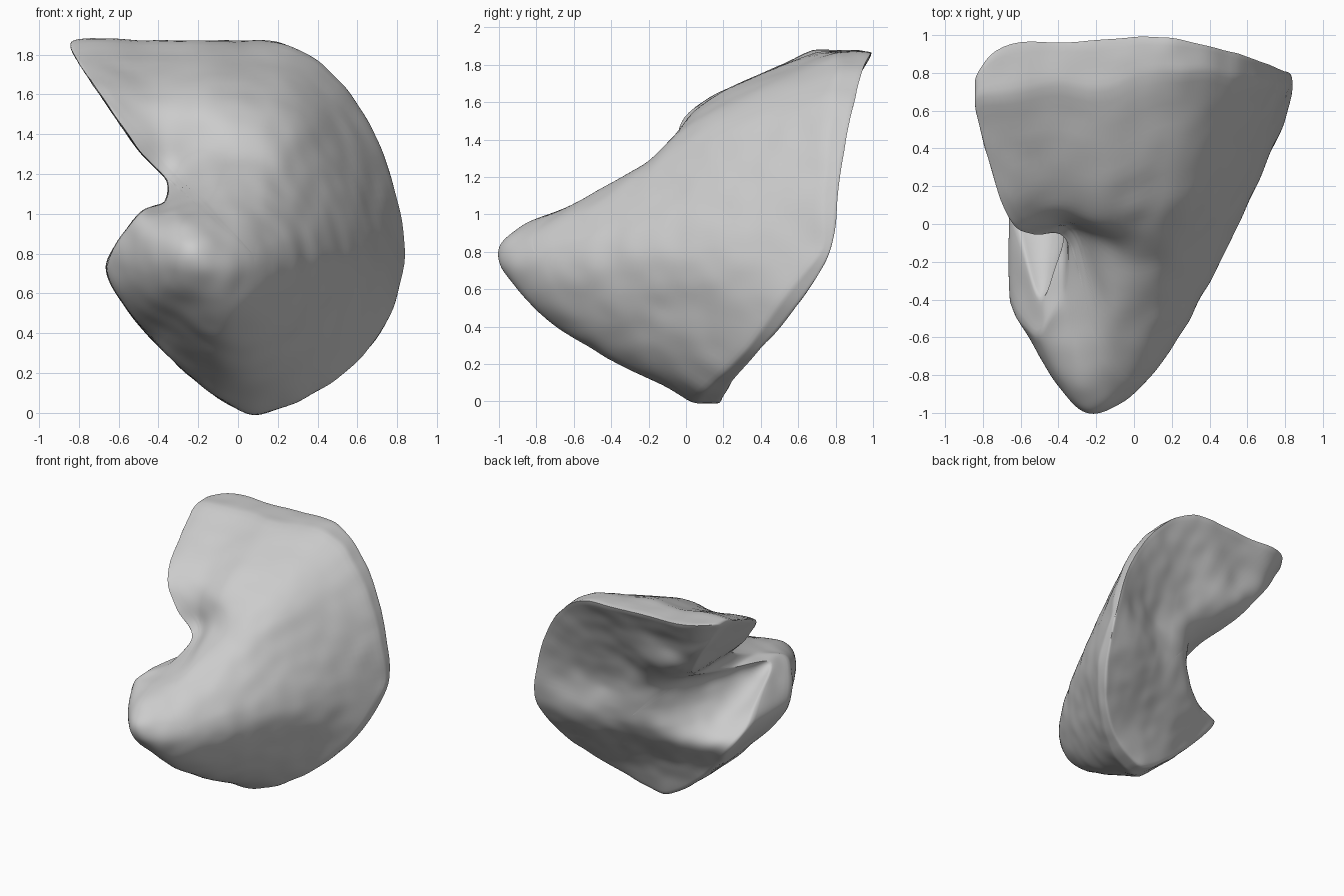
import bpy, bmesh, math
from mathutils import Vector, noise

if "Cube" in bpy.data.objects:
    bpy.data.objects.remove(bpy.data.objects["Cube"])

# Rim control points: x, z, front depth, back depth
RIM = [
    (-.84, 1.83, .60, .75), (-.77, 1.88, .68, .90), (-.40, 1.87, .74, .97),
    (0, 1.87, .78, 1.0), (.20, 1.86, .80, .99), (.40, 1.77, .81, .95),
    (.61, 1.54, .77, .89), (.76, 1.22, .74, .83), (.84, .82, .73, .78),
    (.78, .53, .50, .61), (.63, .29, .33, .41), (.40, .11, .15, .25),
    (.08, -.01, .05, .18), (-.20, .15, -.12, .17), (-.46, .40, -.24, .20),
    (-.62, .61, -.38, .25), (-.66, .74, -.42, .12), (-.58, .90, -.54, -.15),
    (-.48, 1.02, -.56, -.40), (-.37, 1.06, -.36, -.05), (-.36, 1.17, -.09, .40),
    (-.50, 1.32, -.06, .63), (-.68, 1.58, .05, .76)]
# Interior points (x, z, depth): nose, groove, slope and flank of the front
FRONT = [
    (-.22, .83, -1.0), (0, .8, -.88), (.2, .75, -.66), (.4, .75, -.31),
    (.6, .8, .10), (.71, .8, .36),
    (-.4, .8, -.86), (-.42, .6, -.71), (-.3, .4, -.50), (-.15, .6, -.90),
    (-.1, .4, -.69), (-.05, .2, -.36), (-.32, 1.01, -.68), (-.08, 1.06, -.58),
    (-.13, 1.16, -.40), (-.27, 1.16, -.17), (-.1, 1.3, -.14), (-.2, 1.5, .0),
    (-.15, 1.66, .2), (-.1, 1.8, .52), (.15, 1.0, -.52), (.35, 1.1, -.14),
    (.56, 1.1, .21), (.3, 1.5, .17), (.3, .4, -.27), (.53, .5, .07)]
# Interior of the back: crease, upper face, lower face, hollow
BACK = [
    (-.1, .73, .52), (.25, .74, .62), (.55, .75, .71), (-.1, 1.0, .54),
    (.3, 1.0, .63), (.6, 1.0, .73), (0, 1.3, .70), (.1, 1.6, .85),
    (.4, 1.2, .72), (.45, 1.5, .85), (-.40, 1.55, .79),
    (.1, .4, .36), (-.25, .4, .28), (.45, .45, .50), (-.3, .64, .40),
    (-.5, .63, .30), (-.24, .85, .33), (-.33, .93, .08), (-.42, .75, .16),
    (-.45, .86, -.08)]
HUB = (.08, .79)
STEPS, RINGS, WALL = 8, 45, 8


def kernel(x, z):
    r2 = x * x + z * z
    return r2 * math.log(r2) if r2 > 1e-12 else 0


def thin_plate(pts):
    """Smooth surface depth(x, z) through scattered points."""
    n = len(pts)
    rows = [[kernel(x - u, z - v) + (.002 if i == j else 0)
             for j, (u, v, _) in enumerate(pts)] + [1, x, z, y]
            for i, (x, z, y) in enumerate(pts)]
    rows += [[1] * n + [0] * 4, [p[0] for p in pts] + [0] * 4,
             [p[1] for p in pts] + [0] * 4]
    size = n + 3
    for c in range(size):
        k = max(range(c, size), key=lambda r: abs(rows[r][c]))
        rows[c], rows[k] = rows[k], rows[c]
        for r in range(size):
            if r != c and rows[r][c]:
                f = rows[r][c] / rows[c][c]
                rows[r] = [a - f * b for a, b in zip(rows[r], rows[c])]
    w = [rows[i][-1] / rows[i][i] for i in range(size)]

    def depth(x, z):
        return (w[n] + w[n + 1] * x + w[n + 2] * z
                + sum(k * kernel(x - p[0], z - p[1]) for k, p in zip(w, pts)))
    return depth


front = thin_plate([(x, z, yf) for x, z, yf, yb in RIM] + FRONT)
back = thin_plate([(x, z, yb) for x, z, yf, yb in RIM] + BACK)


def spline(a, b, c, d, t):
    m0, m1 = (c - a) * .4, (d - b) * .4
    return ((2*t**3 - 3*t*t + 1) * b + (t**3 - 2*t*t + t) * m0
            + (3*t*t - 2*t**3) * c + (t**3 - t*t) * m1)


# Densely sampled rim outline
n = len(RIM)
rim = []
for i in range(n):
    q = [RIM[(i + k) % n][:2] for k in (-1, 0, 1, 2)]
    for j in range(STEPS):
        rim.append([spline(*col, j / STEPS) for col in zip(*q)])


def surface_point(p, s, depth):
    x, z = (h + (c - h) * s for h, c in zip(HUB, p))
    y = depth(x, z)
    if depth is back:
        y = max(y, front(x, z) + .04)
    return Vector((x, y, z))


# Rings: front surface, side wall, back surface
out = [r / RINGS for r in range(1, RINGS + 1)]
rings = [[surface_point(p, s, front) for p in rim] for s in out]
back_rings = [[surface_point(p, s, back) for p in rim] for s in reversed(out)]
for w in range(1, WALL):
    rings.append([a.lerp(b, w / WALL)
                  for a, b in zip(rings[RINGS - 1], back_rings[0])])
rings += back_rings

bm = bmesh.new()
loops = [[bm.verts.new(co) for co in ring] for ring in rings]
m = len(rim)
for a, b in zip(loops, loops[1:]):
    for i in range(m):
        j = (i + 1) % m
        bm.faces.new((a[i], a[j], b[j], b[i]))
for depth, loop in ((front, loops[0]), (back, loops[-1])):
    c = bm.verts.new(surface_point(HUB, 0, depth))
    for i in range(m):
        bm.faces.new((c, loop[i], loop[(i + 1) % m]))
bmesh.ops.recalc_face_normals(bm, faces=bm.faces)

# Worn edges and faint uneven relief
for _ in range(2):
    bmesh.ops.smooth_vert(bm, verts=bm.verts, factor=.5,
                          use_axis_x=True, use_axis_y=True, use_axis_z=True)
bm.normal_update()
for v in bm.verts:
    v.co += v.normal * .007 * noise.noise(v.co * 7)

mesh = bpy.data.meshes.new("curled_shell")
bm.to_mesh(mesh)
bm.free()
shell = bpy.data.objects.new("curled_shell", mesh)
bpy.context.collection.objects.link(shell)
bpy.context.view_layer.objects.active = shell
shell.select_set(True)
bpy.ops.object.shade_smooth_by_angle(angle=math.radians(60))
